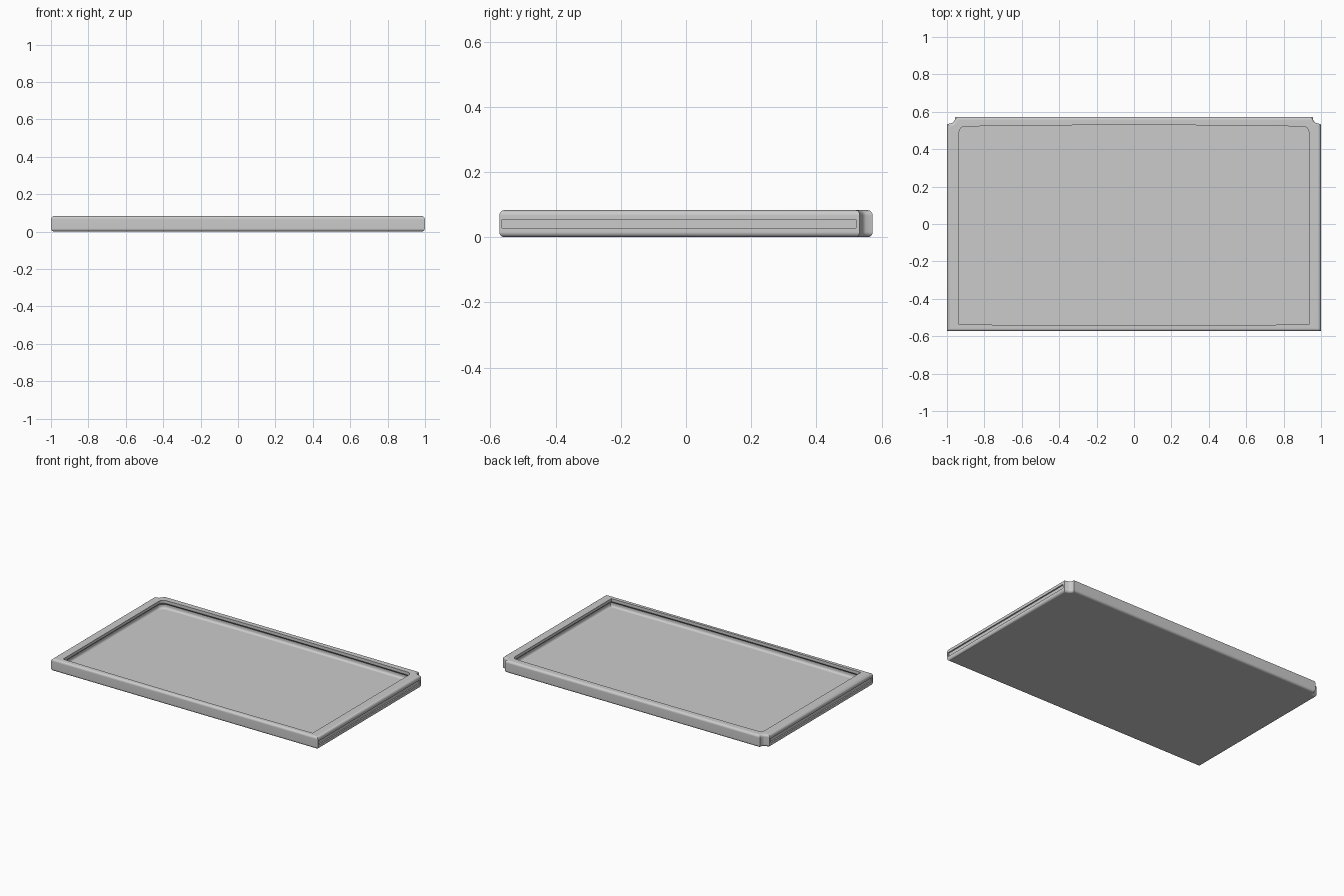
import bpy, bmesh, math
from mathutils import Vector

if "Cube" in bpy.data.objects:
    bpy.data.objects.remove(bpy.data.objects["Cube"])

H = 0.083          # overall height
FLOOR = 0.02       # top of the recessed floor


def inset(pts, d):
    """Offset a counter-clockwise outline inwards with mitred corners."""
    out = []
    for i, p in enumerate(pts):
        p, a, b = Vector(p), Vector(pts[i - 1]), Vector(pts[(i + 1) % len(pts)])
        u, v = (p - a).normalized(), (b - p).normalized()
        n1, n2 = Vector((-u.y, u.x)), Vector((-v.y, v.x))
        out.append(p + (n1 + n2) * d / (1 + n1.dot(n2)))
    return out


def solid(name, outline, profile):
    """Stack insets of an outline; profile is (inset, z) from bottom to top."""
    bm = bmesh.new()
    rings = [[bm.verts.new((p[0], p[1], z)) for p in inset(outline, d)]
             for d, z in profile]
    n = len(outline)
    for lo, hi in zip(rings, rings[1:]):
        for i in range(n):
            j = (i + 1) % n
            bm.faces.new((lo[i], lo[j], hi[j], hi[i]))
    bm.faces.new(rings[0][::-1])
    bm.faces.new(rings[-1])
    bmesh.ops.recalc_face_normals(bm, faces=bm.faces)
    me = bpy.data.meshes.new(name)
    bm.to_mesh(me)
    bm.free()
    ob = bpy.data.objects.new(name, me)
    bpy.context.collection.objects.link(ob)
    return ob


def rounding(r, z, up):
    """Quarter-round profile points at the bottom or top of a solid."""
    angles = [math.radians(a) for a in (0, 22.5, 45, 67.5, 90)]
    if up:
        return [(r - r * math.cos(a), z - r + r * math.sin(a)) for a in angles]
    return [(r - r * math.cos(a), z + r - r * math.sin(a)) for a in reversed(angles)]


def cut(target, cutter):
    """Subtract the cutter, then discard it."""
    cutter.hide_render = True
    mod = target.modifiers.new("cut", 'BOOLEAN')
    mod.operation = 'DIFFERENCE'
    mod.solver = 'EXACT'
    mod.object = cutter
    bpy.context.view_layer.objects.active = target
    bpy.ops.object.modifier_apply(modifier=mod.name)
    bpy.data.objects.remove(cutter, do_unlink=True)


def mirrored(half):
    """Complete a right-hand outline (front to back) with its left side."""
    return half + [(-x, y) for x, y in reversed(half)]


# tray body, with stepped back corners and rounded edges
body = mirrored([(0.999, -0.573), (0.999, 0.533), (0.970, 0.541), (0.959, 0.552), (0.955, 0.573)])
tray = solid("tray", body, rounding(0.016, 0, False) + rounding(0.016, H, True))

# recess: gently bowed front and back, rounded back corners, wider below the lip
W, R = 0.935, 0.03
bow = lambda x: 0.008 * (1 - (x / W) ** 2)
half = [(x, -0.536 - bow(x)) for x in (0.16, 0.32, 0.48, 0.64, 0.8, W)]
half += [(W - R + R * math.cos(a), 0.521 - R + R * math.sin(a))
         for a in (math.radians(d) for d in (0, 22.5, 45, 67.5, 90))]
half += [(x, 0.521 + bow(x)) for x in (0.8, 0.64, 0.48, 0.32, 0.16)]
U = 0.016
profile = [(d - U, z) for d, z in rounding(0.016, FLOOR, False)]
profile += [(-U, H - 0.035), (0, H - 0.02), (0, H + 0.02)]
cut(tray, solid("recess_cutter", mirrored(half), profile))

# runner grooves along both sides
for s in (-1, 1):
    a, b = sorted((s * 0.99, s * 1.05))
    cut(tray, solid("groove_cutter", [(a, -0.565), (b, -0.565), (b, 0.522), (a, 0.522)],
                    [(0, 0.028), (0, 0.055)]))

# smooth rounded edges, flat large faces
bpy.ops.object.select_all(action='DESELECT')
tray.select_set(True)
bpy.context.view_layer.objects.active = tray
bpy.ops.object.shade_smooth_by_angle(angle=math.radians(35))
weighted = tray.modifiers.new("weighted_normals", 'WEIGHTED_NORMAL')
weighted.keep_sharp = True
